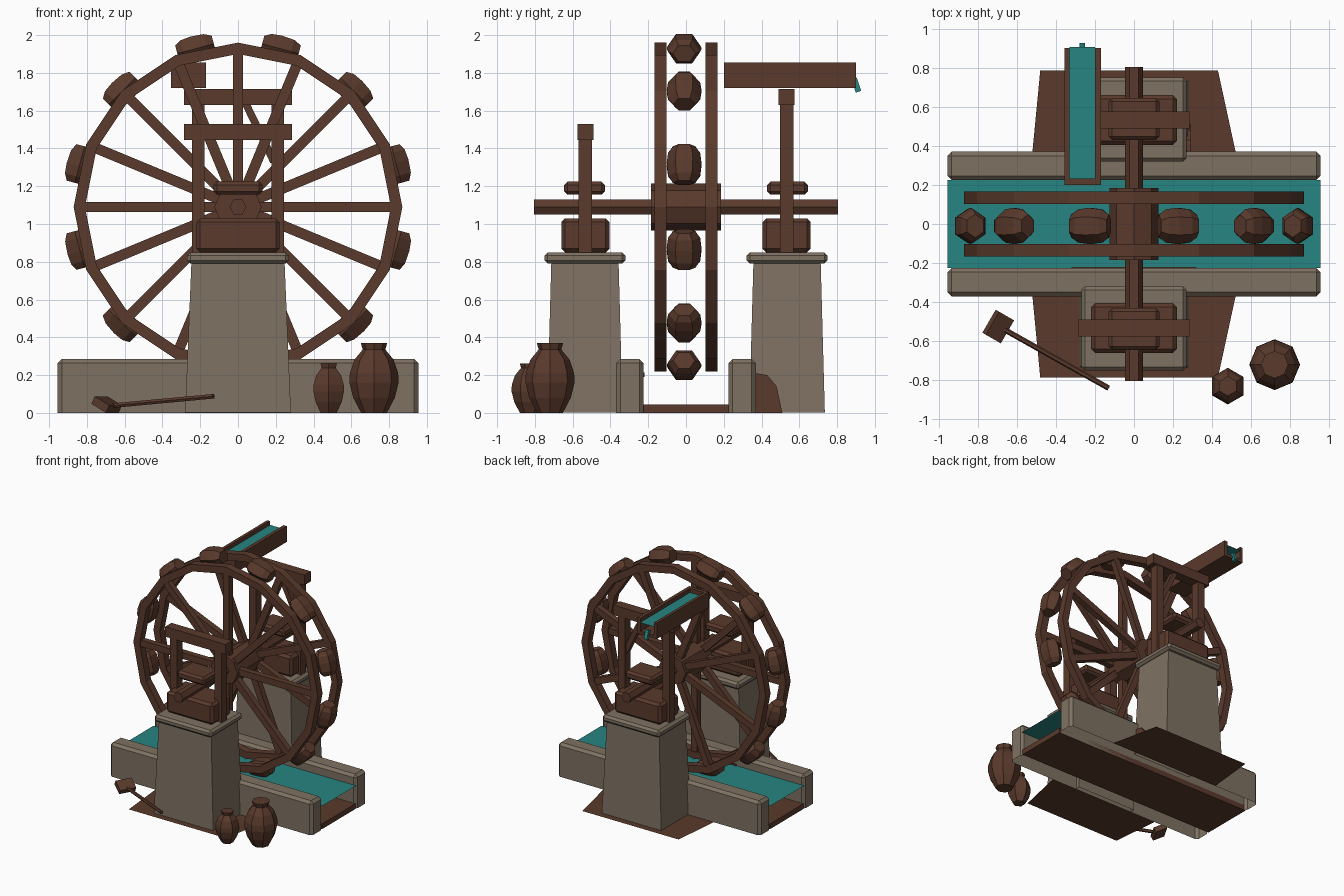
import bpy, bmesh, math
from mathutils import Vector, Matrix

old = bpy.data.objects.get("Cube")
if old:
    bpy.data.objects.remove(old, do_unlink=True)


def material(name, rgb):
    m = bpy.data.materials.new(name)
    m.use_nodes = True
    m.diffuse_color = (*rgb, 1)
    m.node_tree.nodes["Principled BSDF"].inputs["Base Color"].default_value = (*rgb, 1)
    return m


WOOD = material("brown_wood", (0.102, 0.042, 0.025))
STONE = material("grey_stone", (0.21, 0.167, 0.122))
WATER = material("teal_water", (0.02, 0.235, 0.225))


def finish(bm, name, mat, bevel=0):
    bmesh.ops.recalc_face_normals(bm, faces=bm.faces)
    me = bpy.data.meshes.new(name)
    bm.to_mesh(me)
    bm.free()
    ob = bpy.data.objects.new(name, me)
    bpy.context.collection.objects.link(ob)
    me.materials.append(mat)
    if bevel:
        mod = ob.modifiers.new("Bevel", "BEVEL")
        mod.width, mod.segments = bevel, 1
    return ob


def box(name, xs, ys, zs, mat=WOOD, bevel=0, taper=(1, 1), open_base=False):
    """Box between limits, its top optionally narrowed in x and y."""
    bm = bmesh.new()
    bmesh.ops.create_cube(bm, size=1)
    if open_base:
        bm.normal_update()
        bmesh.ops.delete(bm, geom=[f for f in bm.faces if f.normal.z < -0.5], context="FACES")
    for v in bm.verts:
        tx, ty = taper if v.co.z > 0 else (1, 1)
        v.co = [(a + b) / 2 + c * (b - a) * t
                for (a, b), c, t in zip((xs, ys, zs), v.co, (tx, ty, 1))]
    return finish(bm, name, mat, bevel)


def plane(name, pts, z, mat):
    bm = bmesh.new()
    bm.faces.new([bm.verts.new((x, y, z)) for x, y in pts])
    ob = finish(bm, name, mat)
    if ob.data.polygons[0].normal.z < 0:
        ob.data.flip_normals()
    return ob


def beam(name, a, b, width, depth, sides=4, mat=WOOD):
    """Square or round bar running from a to b."""
    a, b = Vector(a), Vector(b)
    bm = bmesh.new()
    if sides == 4:
        bmesh.ops.create_cube(bm, size=1)
    else:
        bmesh.ops.create_cone(bm, cap_ends=True, segments=sides, radius1=0.5, radius2=0.5, depth=1)
    d = (b - a).normalized()
    side = Vector((0, 1, 0)) if abs(d.y) < 0.9 else Vector((1, 0, 0))
    u = d.cross(side).normalized()
    rot = Matrix((u, d.cross(u), d)).transposed().to_4x4()
    scale = Matrix.Diagonal((width, depth, (b - a).length, 1))
    bm.transform(Matrix.Translation((a + b) / 2) @ rot @ scale)
    return finish(bm, name, mat)


def lathe(name, profile, sides, matrix, turn=0):
    """Closed jar turned from (radius, height) pairs."""
    bm = bmesh.new()
    rings = [[bm.verts.new((r * math.cos(turn + math.tau * i / sides),
                            r * math.sin(turn + math.tau * i / sides), h))
              for i in range(sides)] for r, h in profile]
    for lo, hi in zip(rings, rings[1:]):
        for i in range(sides):
            j = (i + 1) % sides
            bm.faces.new((lo[i], lo[j], hi[j], hi[i]))
    bm.faces.new(rings[0])
    bm.faces.new(rings[-1])
    bm.transform(matrix)
    return finish(bm, name, WOOD)


# Water channel
for name, s in (("front", -1), ("back", 1)):
    box(name + "_channel_wall", (-0.955, 0.955), sorted((s * 0.225, s * 0.37)), (0, 0.285),
        STONE, 0.022, open_base=True)
box("channel_floor", (-0.95, 0.95), (-0.225, 0.225), (0, 0.045))
plane("channel_water", [(-0.955, -0.225), (0.955, -0.225), (0.955, 0.225), (-0.955, 0.225)], 0.2, WATER)

# Earth around the pillars
for name, s in (("front", -1), ("back", 1)):
    plane(name + "_ground", [(-0.52, s * 0.37), (0.52, s * 0.37), (0.43, s * 0.785), (-0.48, s * 0.785)], 0, WOOD)
bm = bmesh.new()
bank = [(0.37, 0), (0.37, 0.21), (0.43, 0.2), (0.48, 0.14), (0.51, 0)]
ends = [[bm.verts.new((x, y, z)) for y, z in bank] for x in (0.2, 0.29)]
for e in ends:
    bm.faces.new(e)
for i in range(len(bank)):
    j = (i + 1) % len(bank)
    bm.faces.new((ends[0][i], ends[0][j], ends[1][j], ends[1][i]))
finish(bm, "earth_bank", WOOD)
box("earth_edge", (-0.32, 0.32), (-0.23, -0.219), (0.19, 0.215))

# Pillars, bearings and trestles
for name, s, top in (("front", -1, 1.53), ("back", 1, 1.715)):
    def span(a, b):
        return sorted((s * a, s * b))
    box(name + "_pillar", (-0.28, 0.28), span(0.335, 0.735), (0.003, 0.8), STONE, 0, (0.88, 0.89), True)
    box(name + "_pillar_cap", (-0.27, 0.27), span(0.32, 0.75), (0.79, 0.85), STONE, 0.018)
    box(name + "_bearing_block", (-0.22, 0.22), span(0.405, 0.66), (0.85, 1.03), WOOD, 0.02)
    box(name + "_bearing_cap", (-0.13, 0.13), span(0.43, 0.645), (1.155, 1.225), WOOD, 0.018)
    box(name + "_crossbeam", (-0.285, 0.285), span(0.49, 0.575), (top - 0.085, top))
    for side, x in (("left", 0.21), ("right", -0.21)):
        box(f"{name}_{side}_post", (x - 0.033, x + 0.033), span(0.498, 0.568), (0.85, top - 0.08))
beam("back_knee_brace", (0.19, 0.53, 1.33), (0.04, 0.53, 1.64), 0.04, 0.05)

# Wheel: the spokes of the two rims alternate
C = Vector((0, 0, 1.09))


def polar(r, ang, y=0):
    return C + Vector((r * math.cos(ang), y, r * math.sin(ang)))


N = 16
for name, y0, first in (("front", -0.135, 0), ("back", 0.135, 1)):
    bm = bmesh.new()
    section = [(0.87, -0.032), (0.87, 0.032), (0.81, 0.032), (0.81, -0.032)]
    loops = [[bm.verts.new(polar(r, math.tau * i / N, y0 + dy)) for r, dy in section] for i in range(N)]
    for i in range(N):
        a, b = loops[i], loops[(i + 1) % N]
        for k in range(4):
            m = (k + 1) % 4
            bm.faces.new((a[k], a[m], b[m], b[k]))
    finish(bm, name + "_rim", WOOD)
    for i in range(first, N, 2):
        ang = math.tau * i / N
        beam(f"{name}_spoke_{i // 2 + 1}", polar(0.08, ang, y0), polar(0.82, ang, y0), 0.055, 0.05)
beam("hub", (0, -0.185, 1.09), (0, 0.185, 1.09), 0.25, 0.25, 8)
beam("axle", (0, -0.805, 1.09), (0, 0.805, 1.09), 0.09, 0.09, 6)

# Jars lashed between the rims
jar = [(0.06, -0.1), (0.085, -0.06), (0.092, 0.01), (0.085, 0.065), (0.058, 0.1)]
flatten = Matrix.Diagonal((0.86, 1, 1, 1))
for i in range(12):
    ang = math.radians(15 + 30 * i)
    out = Vector((math.cos(ang), 0, math.sin(ang)))
    along = Vector((-math.sin(ang), 0, math.cos(ang)))
    rot = Matrix((out, along.cross(out), along)).transposed().to_4x4()
    lathe(f"wheel_jar_{i + 1}", jar, 6,
          Matrix.Translation(polar(0.868, ang, -0.01)) @ rot @ flatten, math.pi / 6)

# Upper trough
box("trough_floor", (-0.355, -0.17), (0.2, 0.9), (1.72, 1.745))
box("trough_left_side", (-0.2, -0.17), (0.2, 0.9), (1.72, 1.855))
box("trough_right_side", (-0.355, -0.33), (0.2, 0.9), (1.72, 1.855))
box("trough_end", (-0.355, -0.17), (0.2, 0.232), (1.72, 1.855))
plane("trough_water", [(-0.33, 0.23), (-0.2, 0.23), (-0.2, 0.905), (-0.33, 0.905)], 1.82, WATER)
beam("water_spill", (-0.265, 0.89, 1.77), (-0.265, 0.913, 1.7), 0.03, 0.03, mat=WATER)

# Jars on the ground
pot = [(0.068, 0), (0.11, 0.08), (0.13, 0.16), (0.128, 0.21), (0.105, 0.28), (0.06, 0.335), (0.07, 0.37)]
lathe("large_jar", pot, 8, Matrix.Translation((0.72, -0.72, 0)))
lathe("small_jar", [(r * 0.72, h * 0.71) for r, h in pot], 6,
      Matrix.Translation((0.48, -0.83, 0)), math.pi / 6)

# Mallet
beam("mallet_handle", (-0.13, -0.84, 0.088), (-0.7, -0.52, 0.035), 0.028, 0.028, 6)
head = box("mallet_head", (-0.05, 0.05), (-0.068, 0.068), (-0.022, 0.022))
head.location = (-0.695, -0.525, 0.044)
head.rotation_euler = (0, math.radians(28), math.radians(-30))
